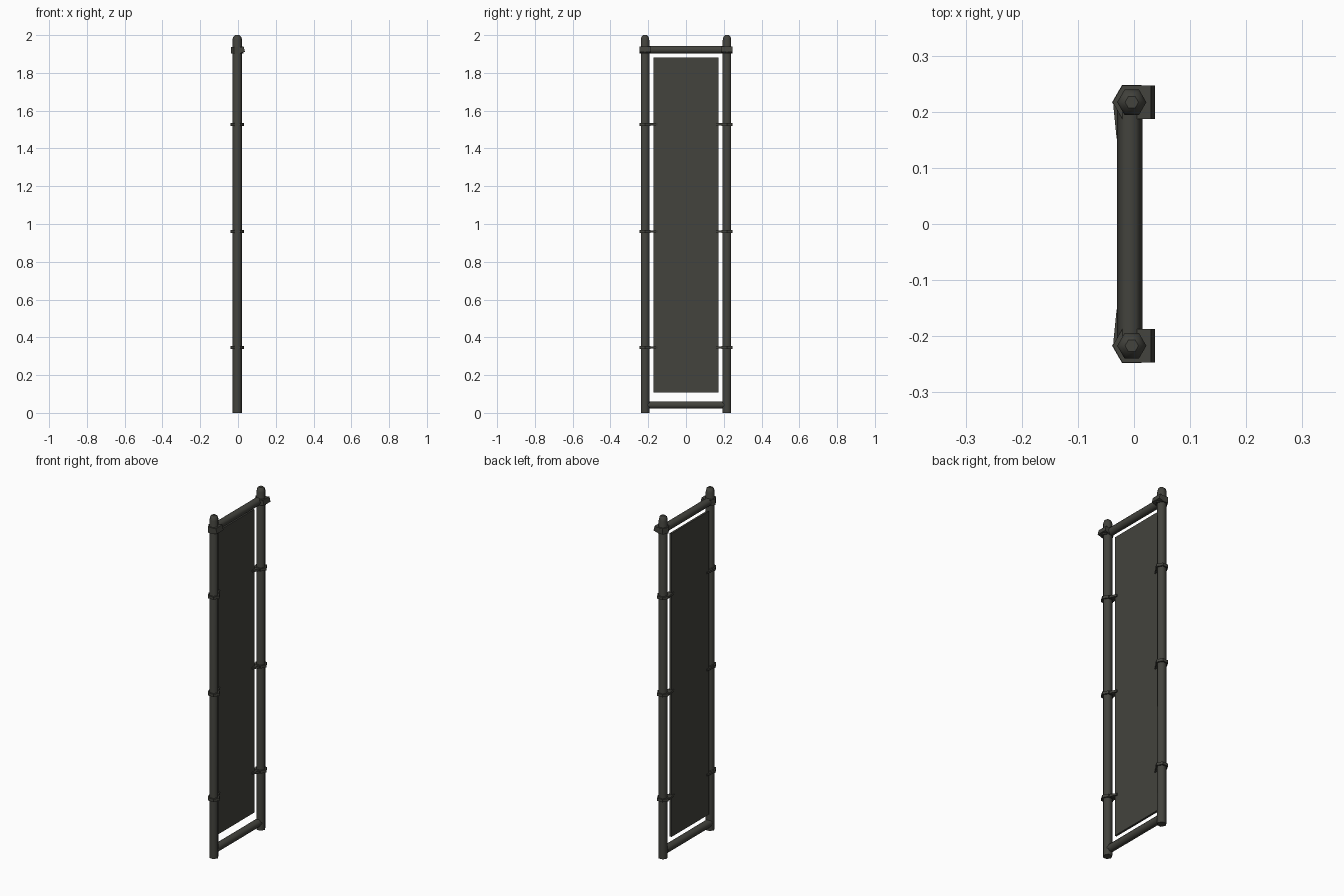
import bpy, bmesh, math
from mathutils import Matrix, Vector

cube = bpy.data.objects.get("Cube")
if cube:
    bpy.data.objects.remove(cube, do_unlink=True)

mat = bpy.data.materials.new("dark olive grey")
mat.use_nodes = True
colour = (0.056, 0.056, 0.047, 1)
mat.diffuse_color = colour
mat.node_tree.nodes["Principled BSDF"].inputs["Base Color"].default_value = colour

POST_X, POST_Y = -0.004, 0.217


def finish(name, bm, smooth=False):
    bmesh.ops.recalc_face_normals(bm, faces=bm.faces)
    mesh = bpy.data.meshes.new(name)
    bm.to_mesh(mesh)
    bm.free()
    mesh.materials.append(mat)
    for p in mesh.polygons:
        p.use_smooth = smooth and len(p.vertices) == 4
    ob = bpy.data.objects.new(name, mesh)
    bpy.context.collection.objects.link(ob)
    return ob


def hex_lathe(name, profile, matrix, smooth=True):
    """Six-sided solid from (radius, height) pairs along local z."""
    bm = bmesh.new()
    rings = []
    for r, h in profile:
        rings.append([bm.verts.new((r * math.cos(i * math.pi / 3),
                                    r * math.sin(i * math.pi / 3), h)) for i in range(6)])
    for a, b in zip(rings, rings[1:]):
        for i in range(6):
            j = (i + 1) % 6
            bm.faces.new((a[i], a[j], b[j], b[i]))
    bm.faces.new(rings[0])
    bm.faces.new(rings[-1])
    bm.transform(matrix)
    return finish(name, bm, smooth)


def prism(name, outline, z, thick):
    """Flat plate extruded upward from an xy outline."""
    bm = bmesh.new()
    face = bm.faces.new([bm.verts.new((x, y, z - thick / 2)) for x, y in outline])
    new = bmesh.ops.extrude_face_region(bm, geom=[face])["geom"]
    bmesh.ops.translate(bm, vec=(0, 0, thick),
                        verts=[v for v in new if isinstance(v, bmesh.types.BMVert)])
    return finish(name, bm)


def box(name, centre, size, tilt=0):
    bm = bmesh.new()
    bmesh.ops.create_cube(bm, size=1)
    bm.transform(Matrix.Translation(centre) @ Matrix.Rotation(tilt, 4, 'Y')
                 @ Matrix.Diagonal((*size, 1)))
    return finish(name, bm)


# Posts, top collars and lashings, mirrored front to back
for side, label in ((-1, "front"), (1, "back")):
    y = side * POST_Y
    hex_lathe(label + "_post",
              [(0.026, 0), (0.026, 1.975), (0.022, 1.99), (0.012, 2.0)],
              Matrix.Translation((POST_X, y, 0)))
    hex_lathe(label + "_collar", [(0.034, 1.903), (0.034, 1.938)],
              Matrix.Translation((POST_X, y, 0)), smooth=False)
    box(label + "_collar_block", (0.017, y, 1.922), (0.034, 0.06, 0.03), math.radians(-14))

    for n, z in enumerate((0.346, 0.96, 1.528), 1):
        hex_lathe(f"{label}_strap_ring_{n}", [(0.035, z - 0.008), (0.035, z + 0.008)],
                  Matrix.Translation((POST_X, y, 0)), smooth=False)
        # Tapered tail gripping the edge of the panel
        prism(f"{label}_strap_tail_{n}",
              [(-0.037, side * 0.212), (-0.031, side * 0.152),
               (-0.010, side * 0.152), (0.012, side * 0.195)], z, 0.012)

# Cross bars between the posts
along_y = Matrix.Rotation(math.radians(-90), 4, 'X')
for label, z in (("top", 1.922), ("bottom", 0.042)):
    hex_lathe(label + "_bar", [(0.0225, -0.205), (0.0225, 0.205)],
              Matrix.Translation((-0.0075, 0, z)) @ along_y)

# Hanging panel
box("panel", Vector((-0.021, 0, 0.995)), (0.012, 0.344, 1.773))
